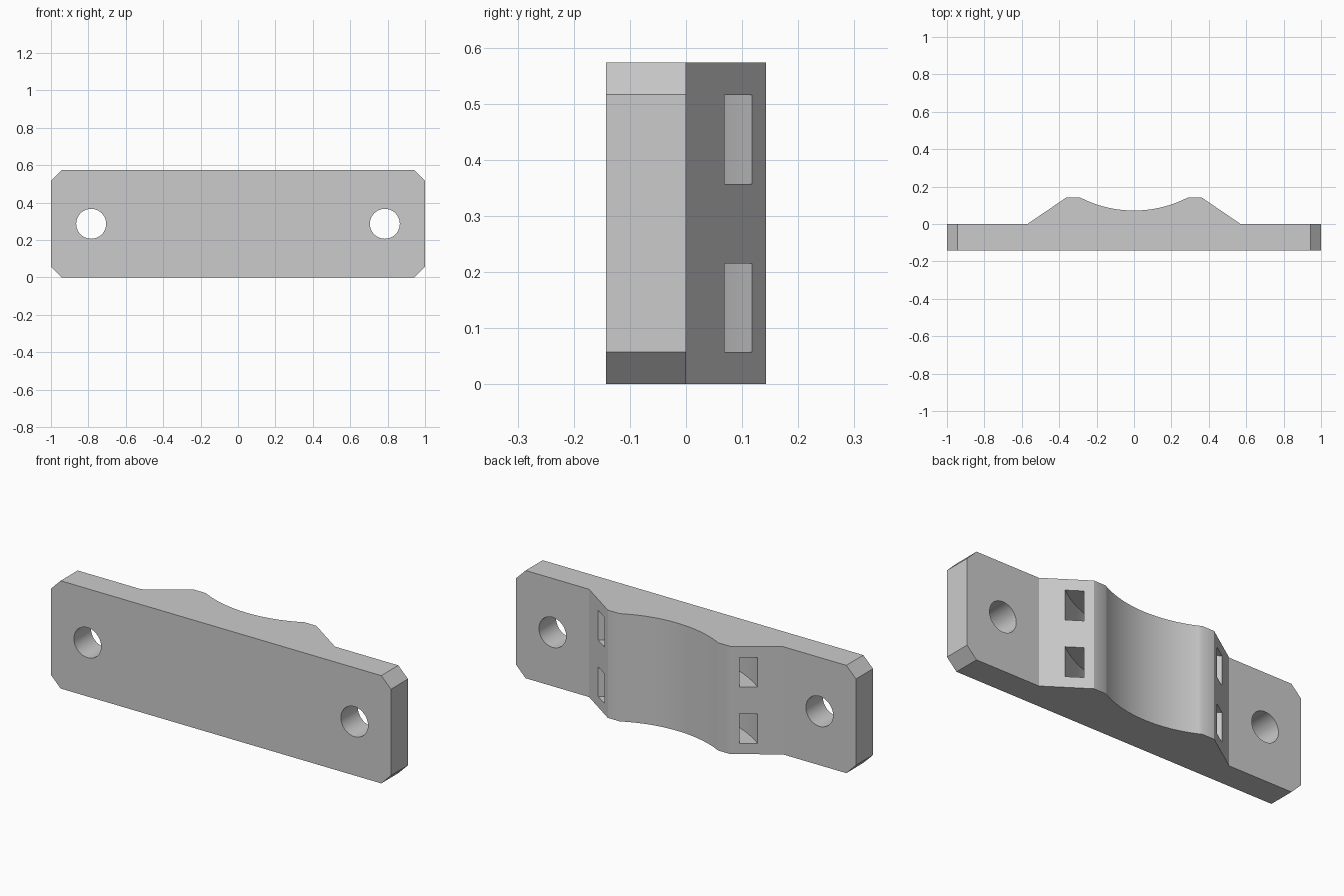
import bpy, bmesh, math
from mathutils import Vector

cube = bpy.data.objects.get("Cube")
if cube:
    bpy.data.objects.remove(cube, do_unlink=True)

HEIGHT, DEPTH, CHAMFER = 0.573, 0.143, 0.057
ARC_Y, ARC_R = 0.70, 0.628      # saddle centre and radius
SLOT_IN, SLOT_OUT = 0.705, 0.787

grey = bpy.data.materials.new("grey")
grey.use_nodes = True
colour = (0.6, 0.6, 0.6, 1)
grey.diffuse_color = colour
grey.node_tree.nodes["Principled BSDF"].inputs["Base Color"].default_value = colour


def arc(radius, half_angle, steps):
    """Points along the bottom of a circle about the saddle axis, left to right."""
    angles = [half_angle * (2 * i / steps - 1) for i in range(steps + 1)]
    return [(radius * math.sin(a), ARC_Y - radius * math.cos(a)) for a in angles]


def extrude_profile(name, points, z0, z1):
    bm = bmesh.new()
    face = bm.faces.new([bm.verts.new((x, y, z0)) for x, y in points])
    up = bmesh.ops.extrude_face_region(bm, geom=[face])["geom"]
    verts = [v for v in up if isinstance(v, bmesh.types.BMVert)]
    bmesh.ops.translate(bm, vec=(0, 0, z1 - z0), verts=verts)
    bmesh.ops.recalc_face_normals(bm, faces=bm.faces)
    mesh = bpy.data.meshes.new(name)
    bm.to_mesh(mesh)
    bm.free()
    mesh.materials.append(grey)
    obj = bpy.data.objects.new(name, mesh)
    bpy.context.collection.objects.link(obj)
    return obj


# Clamp body: flat plate with a raised concave saddle at the back
rim_angle = math.acos((ARC_Y - DEPTH) / ARC_R)
profile = [(1, -DEPTH), (1, 0), (0.57, 0), (0.36, DEPTH)]
profile += arc(ARC_R, rim_angle, 32)[::-1]
profile += [(-0.36, DEPTH), (-0.57, 0), (-1, 0), (-1, -DEPTH)]
body = extrude_profile("clamp_body", profile, 0, HEIGHT)

# Chamfer the four corners of the plate
bm = bmesh.new()
bm.from_mesh(body.data)
for sx in (-1, 1):
    for sz in (-1, 1):
        point = Vector((sx, 0, HEIGHT / 2 + sz * (HEIGHT / 2 - CHAMFER)))
        cut = bmesh.ops.bisect_plane(bm, geom=bm.verts[:] + bm.edges[:] + bm.faces[:],
                                     plane_co=point, plane_no=(sx, 0, sz), clear_outer=True)
        edges = [e for e in cut["geom_cut"] if isinstance(e, bmesh.types.BMEdge)]
        bmesh.ops.holes_fill(bm, edges=edges, sides=0)
bmesh.ops.recalc_face_normals(bm, faces=bm.faces)
bm.to_mesh(body.data)
bm.free()

# Cutters: two bolt holes and two curved strap slots
cutters = []
for side, x in (("right", -0.785), ("left", 0.785)):
    bpy.ops.mesh.primitive_cylinder_add(vertices=48, radius=0.08, depth=1,
                                        location=(x, 0, HEIGHT / 2),
                                        rotation=(math.pi / 2, 0, 0))
    hole = bpy.context.object
    hole.name = side + "_bolt_hole_cutter"
    hole.data.materials.append(grey)
    cutters.append(hole)
band = arc(SLOT_IN, 0.9, 60) + arc(SLOT_OUT, 0.9, 60)[::-1]
for level, z in (("lower", 0.057), ("upper", 0.357)):
    cutters.append(extrude_profile(level + "_strap_slot_cutter", band, z, z + 0.158))

for cutter in cutters:
    cutter.hide_render = True
    mod = body.modifiers.new(cutter.name, "BOOLEAN")
    mod.operation, mod.solver, mod.object = "DIFFERENCE", "EXACT", cutter

# Apply the cuts, then drop the cutters
bpy.ops.object.select_all(action="DESELECT")
bpy.context.view_layer.objects.active = body
body.select_set(True)
for mod in list(body.modifiers):
    bpy.ops.object.modifier_apply(modifier=mod.name)
for cutter in cutters:
    bpy.data.objects.remove(cutter, do_unlink=True)
bpy.ops.object.shade_smooth_by_angle(angle=math.radians(30))
